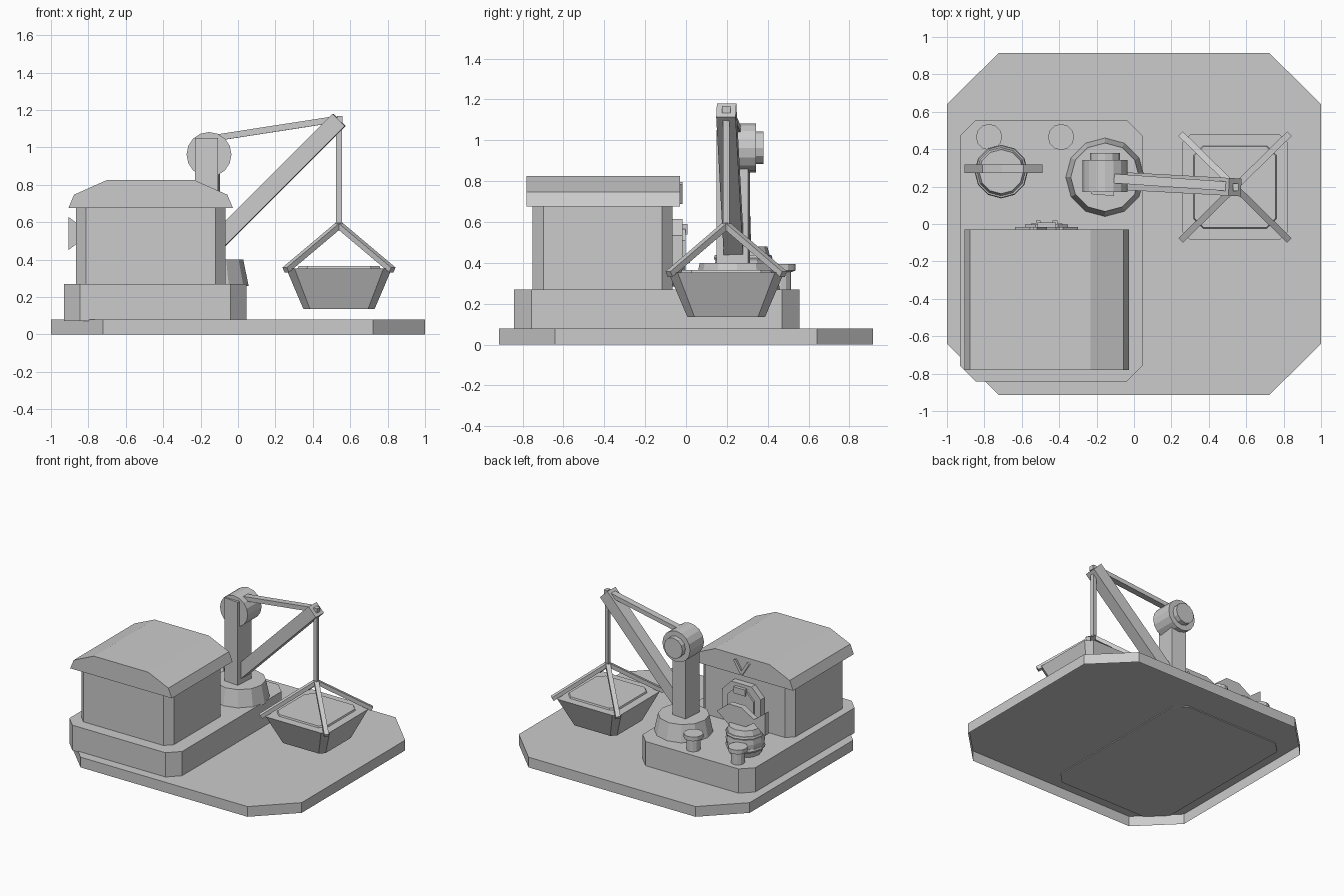
import bpy
import bmesh
from math import cos, sin, pi, radians
from mathutils import Vector, Matrix

if "Cube" in bpy.data.objects:
    bpy.data.objects.remove(bpy.data.objects["Cube"], do_unlink=True)

grey = bpy.data.materials.new("plain grey")
grey.use_nodes = True
COLOUR = (0.6, 0.6, 0.6, 1)
grey.diffuse_color = COLOUR
grey.node_tree.nodes["Principled BSDF"].inputs["Base Color"].default_value = COLOUR


def finish(name, bm, matrix=None):
    bmesh.ops.recalc_face_normals(bm, faces=bm.faces)
    mesh = bpy.data.meshes.new(name)
    bm.to_mesh(mesh)
    bm.free()
    mesh.materials.append(grey)
    obj = bpy.data.objects.new(name, mesh)
    if matrix is not None:
        obj.matrix_world = matrix
    bpy.context.collection.objects.link(obj)
    return obj


def loft(name, rings, matrix=None, open_base=False):
    """Skin a stack of matching closed rings and cap the ends."""
    bm = bmesh.new()
    loops = [[bm.verts.new(p) for p in ring] for ring in rings]
    for low, high in zip(loops, loops[1:]):
        for i in range(len(low)):
            j = (i + 1) % len(low)
            bm.faces.new((low[i], low[j], high[j], high[i]))
    if not open_base:
        bm.faces.new(reversed(loops[0]))
    bm.faces.new(loops[-1])
    return finish(name, bm, matrix)


def cut_rect(hx, hy, cx, cy, z):
    """Rectangle with cut corners."""
    return [(hx, cy - hy, z), (hx, hy - cy, z), (hx - cx, hy, z), (cx - hx, hy, z),
            (-hx, hy - cy, z), (-hx, cy - hy, z), (cx - hx, -hy, z), (hx - cx, -hy, z)]


def circle(r, z, sides):
    return [(r * cos(2 * pi * i / sides), r * sin(2 * pi * i / sides), z)
            for i in range(sides)]


def lathe(name, profile, sides, matrix):
    return loft(name, [circle(r, z, sides) for r, z in profile], matrix)


def at(x, y, z=0):
    return Matrix.Translation((x, y, z))


def box(name, centre, size, turn=0):
    bm = bmesh.new()
    bmesh.ops.create_cube(bm, size=1)
    bmesh.ops.scale(bm, vec=size, verts=bm.verts)
    return finish(name, bm, at(*centre) @ Matrix.Rotation(turn, 4, "Z"))


def beam(name, start, end, width, depth):
    """Rectangular bar: width is level, depth lies in the vertical plane."""
    a, b = Vector(start), Vector(end)
    along = (b - a).normalized()
    side = Vector((0, 0, 1)).cross(along)
    side = side.normalized() if side.length > 0.01 else Vector((0, 1, 0))
    up = along.cross(side)
    ring = [side * sx * width / 2 + up * sy * depth / 2
            for sx, sy in ((1, 1), (-1, 1), (-1, -1), (1, -1))]
    return loft(name, [[p + q for q in ring] for p in (a, b)])


def extrude_y(name, profile, y0, y1):
    return loft(name, [[(x, y, z) for x, z in profile] for y in (y0, y1)])


# Ground slab, a shell open underneath, and the raised platform
loft("ground_slab", [cut_rect(1, 0.915, 0.277, 0.275, z) for z in (0, 0.08)],
     open_base=True)
loft("platform", [cut_rect(0.488, 0.699, 0.085, 0.085, z) for z in (0.073, 0.27)],
     at(-0.442, -0.143))

# Engine house with faceted roof
HOUSE_X = -0.467
loft("house_walls", [cut_rect(0.4, 0.343, 0.053, 0.053, z) for z in (0.265, 0.68)],
     at(HOUSE_X, -0.408))
half_roof = [(0.44, 0.675), (0.41, 0.747), (0.235, 0.825)]
roof = [(HOUSE_X + x, z) for x, z in half_roof]
roof += [(HOUSE_X - x, z) for x, z in reversed(half_roof)]
extrude_y("house_roof", roof, -0.78, -0.03)

# Furnace door on the back wall, with window, handle prongs and chevron above
facing_back = Matrix.Rotation(-pi / 2, 4, "X")
loft("furnace_frame", [cut_rect(0.168, 0.165, 0.08, 0.08, z) for z in (0, 0.05)],
     at(HOUSE_X, -0.067, 0.45) @ facing_back)
loft("furnace_door", [cut_rect(0.115, 0.115, 0.055, 0.055, z) for z in (0, 0.015)],
     at(HOUSE_X, -0.017, 0.45) @ facing_back)
box("door_plate", (HOUSE_X, -0.005, 0.565), (0.1, 0.026, 0.05))
box("door_bar", (HOUSE_X, -0.005, 0.42), (0.17, 0.016, 0.03))
for side, label in ((1, "left"), (-1, "right")):
    box("door_prong_" + label, (HOUSE_X + side * 0.045, 0.005, 0.42), (0.025, 0.03, 0.04))
    beam("chevron_" + label, (HOUSE_X, -0.027, 0.695),
         (HOUSE_X + side * 0.06, -0.027, 0.79), 0.022, 0.022)

# Crane pedestal, mast and winch drum
CRANE = (-0.155, 0.25)
lathe("crane_pedestal", [(0.212, 0.26), (0.183, 0.4)], 12, at(*CRANE))
box("mast", (-0.162, 0.232, 0.72), (0.122, 0.155, 0.66), radians(-4.5))
lathe("winch_drum", [(0.12, 0), (0.12, 0.172)], 16, at(-0.155, 0.17, 0.962) @ facing_back)
lathe("winch_cap", [(0.08, 0), (0.08, 0.042)], 12, at(-0.155, 0.338, 0.963) @ facing_back)

# Boom, stay and hoist rope
HOIST = (0.54, 0.197)
beam("boom", (-0.16, 0.235, 0.447), (*HOIST, 1.147), 0.095, 0.093)
beam("stay", (-0.16, 0.247, 1.045), (0.52, 0.2, 1.15), 0.05, 0.034)
box("boom_pin", (0.545, 0.197, 1.15), (0.03, 0.04, 0.034))
beam("hoist_rope", (*HOIST, 0.57), (*HOIST, 1.13), 0.03, 0.03)

# Hanging bucket with its load and four slings
loft("bucket", [cut_rect(0.19, 0.19, 0.035, 0.035, 0.135),
                cut_rect(0.283, 0.283, 0.045, 0.045, 0.353)], at(*HOIST))
loft("bucket_load", [cut_rect(0.222, 0.222, 0.05, 0.05, 0.35),
                     cut_rect(0.217, 0.217, 0.05, 0.05, 0.365)], at(*HOIST))
for sx in (1, -1):
    for sy in (1, -1):
        name = "sling_" + ("back" if sy > 0 else "front") + ("_left" if sx > 0 else "_right")
        beam(name, (*HOIST, 0.585), (HOIST[0] + sx * 0.285, HOIST[1] + sy * 0.28, 0.345),
             0.034, 0.03)

# Barrel with two hoops
BARREL = at(-0.71, 0.28)
lathe("barrel", [(0.115, 0.265), (0.135, 0.33), (0.14, 0.375), (0.135, 0.42),
                 (0.118, 0.48)], 12, BARREL)
for label, z in (("lower", 0.325), ("upper", 0.425)):
    lathe(label + "_hoop", [(0.138, z - 0.014), (0.143, z), (0.138, z + 0.014)], 12, BARREL)

# Flat fish standing over the barrel: nose, body, narrow waist, flared tail
fish_top = [(-0.59, 0.08), (-0.705, 0.08), (-0.81, 0.015), (-0.905, 0.088)]
fish = [(-0.49, 0)] + fish_top + [(x, -z) for x, z in reversed(fish_top)]
extrude_y("fish", [(x, z + 0.54) for x, z in fish], 0.272, 0.318)

# Mooring posts
for label, x in (("right", -0.775), ("left", -0.39)):
    lathe("post_" + label, [(0.05, 0.265), (0.05, 0.355), (0.07, 0.362), (0.07, 0.395)],
          12, at(x, 0.465))
